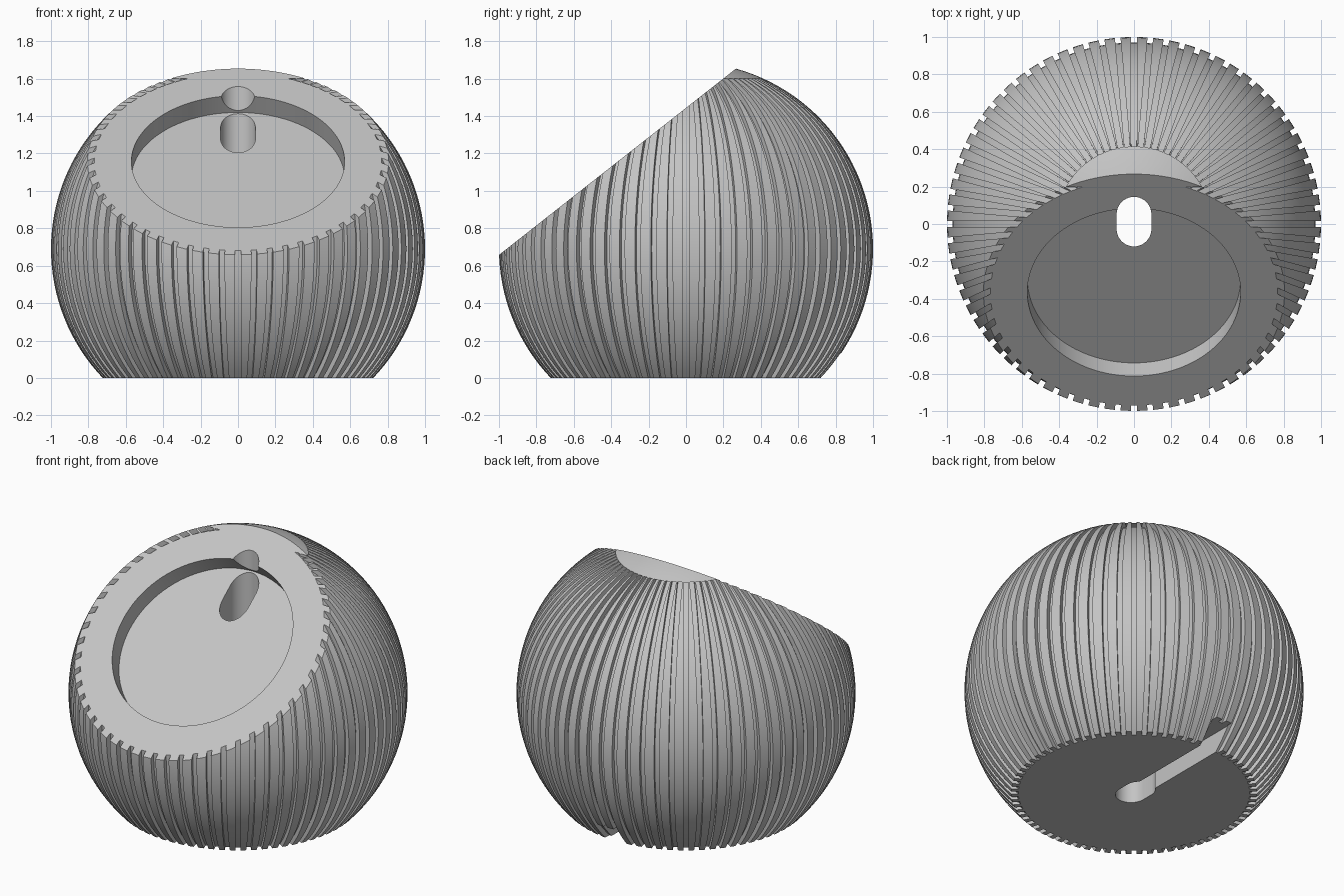
import bpy
import bmesh
from math import sin, cos, asin, sqrt, pi, atan2
from mathutils import Matrix, Vector

cube = bpy.data.objects.get("Cube")
if cube:
    bpy.data.objects.remove(cube)

CENTRE = 0.69        # height of the sphere centre
INNER = 0.97         # radius at the groove floors
GROOVES = 72
GROOVE_W = 0.03
CAP_Z = 1.6          # grooves stop here
TILT = atan2(0.786, 1)
FACE = Vector((0, -0.365, 1.157))   # middle of the sloping face
POCKET_R, POCKET_D = 0.57, 0.114

grey = bpy.data.materials.new("plain grey")
grey.use_nodes = True
grey.diffuse_color = (0.55, 0.55, 0.55, 1)
grey.node_tree.nodes["Principled BSDF"].inputs["Base Color"].default_value = (0.55, 0.55, 0.55, 1)


def finish(bm, name):
    bmesh.ops.recalc_face_normals(bm, faces=bm.faces)
    mesh = bpy.data.meshes.new(name)
    bm.to_mesh(mesh)
    bm.free()
    mesh.materials.append(grey)
    obj = bpy.data.objects.new(name, mesh)
    bpy.context.collection.objects.link(obj)
    return obj


def bridge(bm, lower, upper):
    for i in range(len(lower)):
        j = (i + 1) % len(lower)
        bm.faces.new((lower[i], lower[j], upper[j], upper[i]))


def ribbed_ring(bm, z, corners):
    """One level of the ribbed sphere; corners lists (side of groove, sphere radius)."""
    verts = []
    for i in range(GROOVES):
        mid = -pi / 2 + 2 * pi * i / GROOVES
        for side, radius in corners:
            r = sqrt(radius ** 2 - (z - CENTRE) ** 2)
            a = mid + side * min(asin(GROOVE_W / 2 / r), 0.85 * pi / GROOVES)
            verts.append(bm.verts.new((r * cos(a), r * sin(a), z)))
    return verts


# Ribbed sphere with a flat base and a smooth cap
bm = bmesh.new()
low, high = asin(-CENTRE), asin(CAP_Z - CENTRE)
STEPS = 40
rings = [ribbed_ring(bm, CENTRE + sin(low + (high - low) * i / STEPS),
                     ((-1, 1), (-1, INNER), (1, INNER), (1, 1))) for i in range(STEPS + 1)]
for lower, upper in zip(rings, rings[1:]):
    bridge(bm, lower, upper)
bm.faces.new(rings[0])
top = rings[-1]
for i in range(0, len(top), 4):
    bm.faces.new(top[i:i + 4])
cap = [v for i, v in enumerate(top) if i % 4 in (0, 3)]
for i in range(1, 6):
    ring = ribbed_ring(bm, CENTRE + sin(high + (1.4 - high) * i / 5), ((-1, 1), (1, 1)))
    bridge(bm, cap, ring)
    cap = ring
bm.faces.new(cap)
body = finish(bm, "ribbed_body")


def prism(name, outline, bottom, top, matrix=Matrix()):
    """Closed cutter made from a flat outline."""
    bm = bmesh.new()
    ends = [[bm.verts.new(matrix @ Vector((x, y, z))) for x, y in outline] for z in (bottom, top)]
    bridge(bm, *ends)
    for end in ends:
        bm.faces.new(end)
    return finish(bm, name)


def arc(radius, cy, start, end, n):
    return [(radius * cos(start + (end - start) * i / n), cy + radius * sin(start + (end - start) * i / n))
            for i in range(n + 1)]


def box(x0, x1, y0, y1):
    return [(x0, y0), (x1, y0), (x1, y1), (x0, y1)]


# Sloping face, round pocket, upright cable hole and cable channel under the base
slope = Matrix.Translation(FACE) @ Matrix.Rotation(TILT, 4, 'X')
cutters = [
    prism("slope_cutter", box(-2, 2, -2, 2), 0, 2, slope),
    prism("pocket_cutter", arc(POCKET_R, 0, 0, 2 * pi, 96)[:-1], -POCKET_D, 0.5, slope),
    prism("hole_cutter", arc(0.093, 0.052, 0, pi, 20) + arc(0.093, -0.027, pi, 2 * pi, 20), -0.5, 2),
    prism("channel_cutter", box(-0.06, 0.06, 0.03, 1.2), -0.5, 0.13),
]
bpy.context.view_layer.objects.active = body
for cutter in cutters:
    cutter.hide_render = True
    mod = body.modifiers.new(cutter.name, 'BOOLEAN')
    mod.operation = 'DIFFERENCE'
    mod.solver = 'EXACT'
    mod.object = cutter
    bpy.ops.object.modifier_apply(modifier=mod.name)
    bpy.data.objects.remove(cutter)

# Smooth curves, crisp cuts
bpy.ops.object.select_all(action='DESELECT')
body.select_set(True)
bpy.ops.object.shade_smooth_by_angle(angle=pi / 6)
